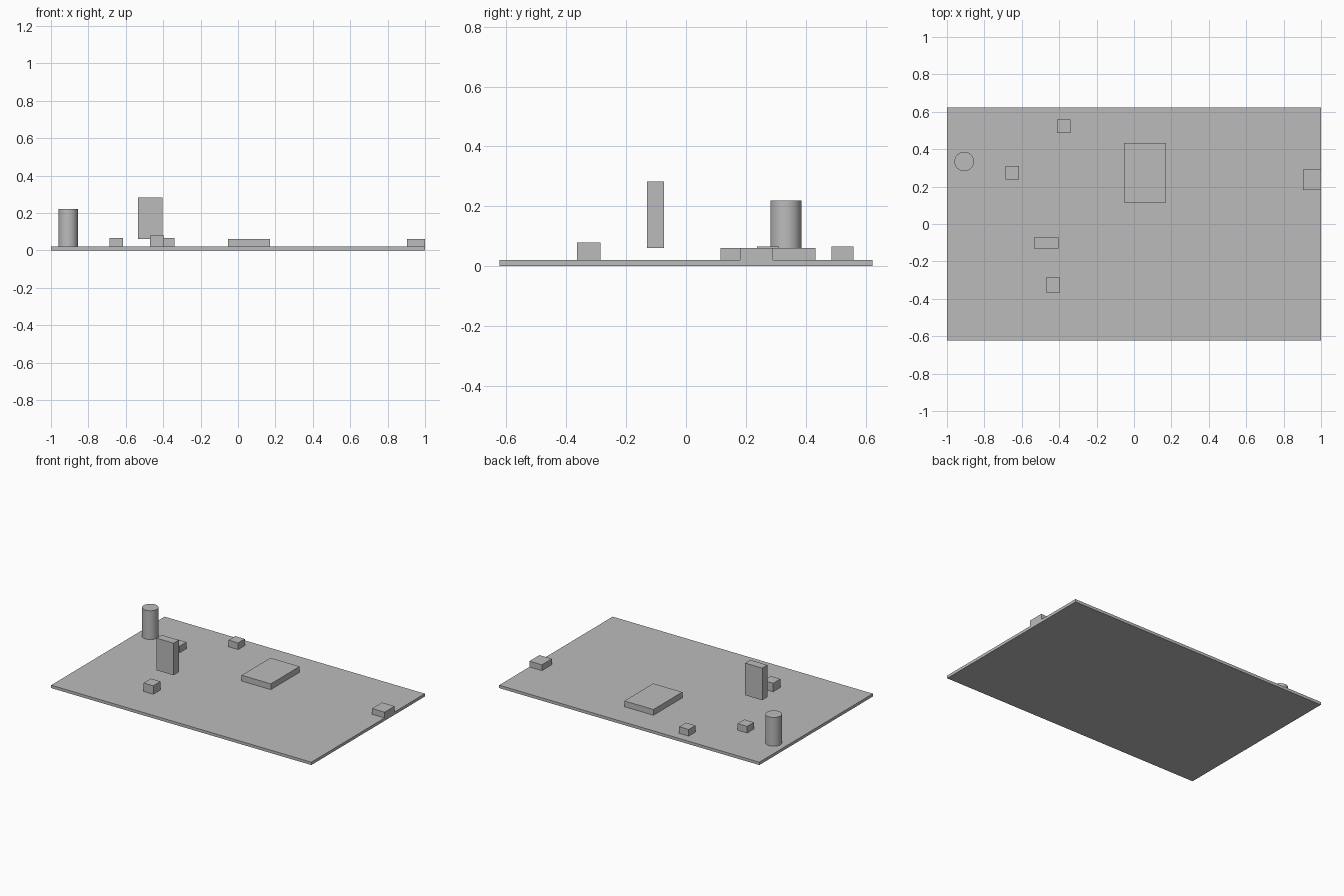
import bpy
import math

cube = bpy.data.objects.get("Cube")
if cube:
    bpy.data.objects.remove(cube, do_unlink=True)

GREY = (0.5, 0.5, 0.5, 1.0)
grey = bpy.data.materials.new("plain_grey")
grey.use_nodes = True
grey.diffuse_color = GREY
grey.node_tree.nodes["Principled BSDF"].inputs["Base Color"].default_value = GREY

BOARD_TOP = 0.02


def finish(name):
    obj = bpy.context.object
    obj.name = name
    obj.data.name = name
    obj.data.materials.append(grey)
    return obj


def box(name, x, y, z):
    """Box spanning the (low, high) range on each axis."""
    spans = (x, y, z)
    bpy.ops.mesh.primitive_cube_add(size=1, location=[(a + b) / 2 for a, b in spans])
    bpy.context.object.scale = [b - a for a, b in spans]
    bpy.ops.object.transform_apply(location=False, rotation=False, scale=True)
    return finish(name)


# Circuit board
box("board", (-1, 1), (-0.623, 0.623), (0, BOARD_TOP))

# Low parts resting on the board: x range, y range, top height
low_parts = {
    "main_chip": ((-0.053, 0.171), (0.116, 0.433), 0.06),
    "edge_connector": ((0.904, 1.0), (0.181, 0.291), 0.06),
    "rear_block": ((-0.413, -0.34), (0.487, 0.56), 0.066),
    "middle_block": ((-0.688, -0.614), (0.237, 0.311), 0.066),
    "front_block": ((-0.47, -0.395), (-0.365, -0.286), 0.079),
}
for name, (x, y, top) in low_parts.items():
    box(name, x, y, (BOARD_TOP, top))

# Upright block raised clear of the board
box("upright_block", (-0.535, -0.404), (-0.13, -0.073), (0.06, 0.283))

# Cylindrical capacitor
height = 0.2
bpy.ops.mesh.primitive_cylinder_add(
    vertices=48, radius=0.052, depth=height,
    location=(-0.908, 0.334, BOARD_TOP + height / 2))
finish("capacitor")
bpy.ops.object.shade_smooth_by_angle(angle=math.radians(30))
